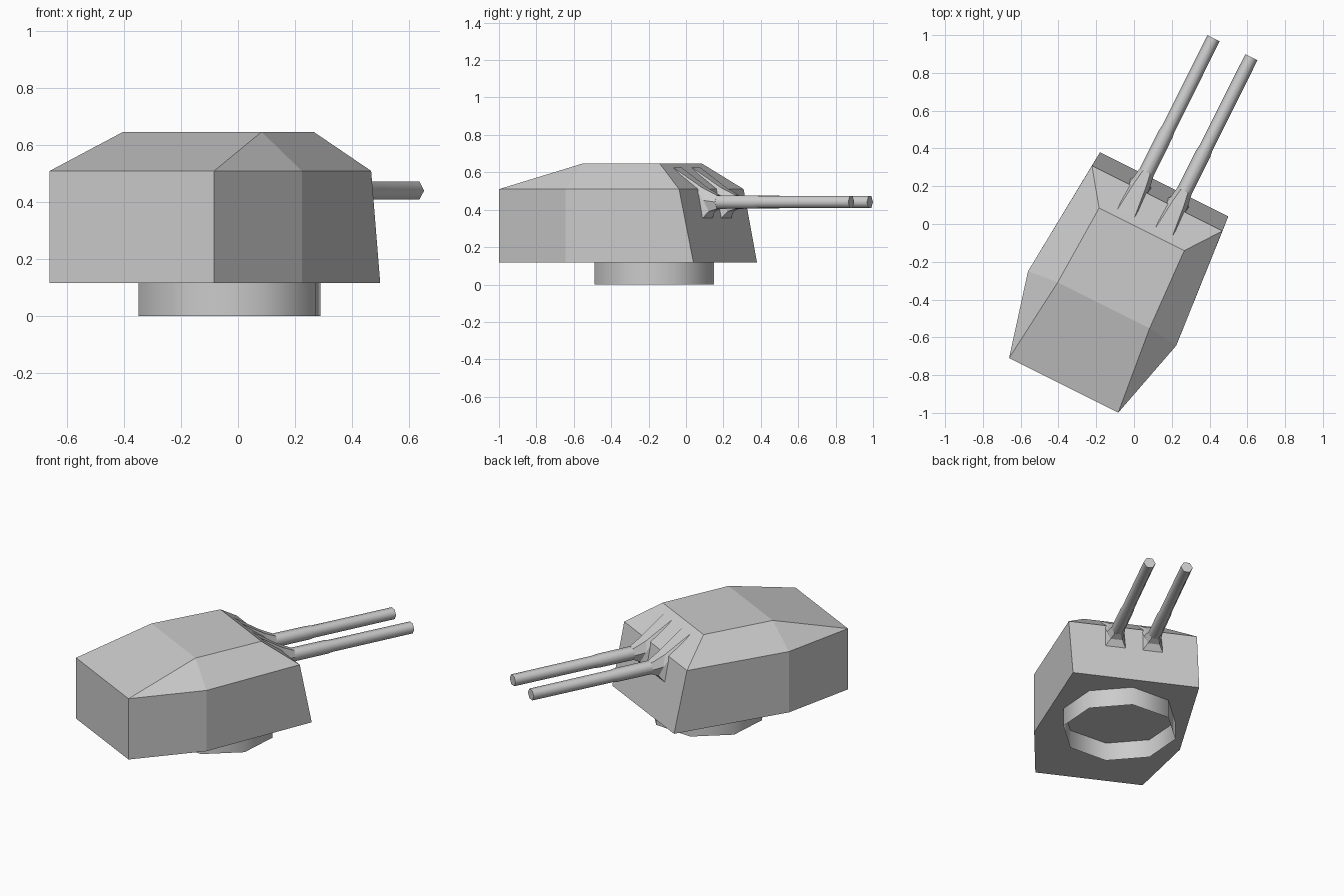
import bpy, bmesh, math

if "Cube" in bpy.data.objects:
    bpy.data.objects.remove(bpy.data.objects["Cube"])

YAW = -math.atan2(0.447, 0.894)   # the whole turret is turned to its right
CX = 0.049                        # local centre line


def make(name, rings, caps=(True, True), extra=None, smooth=None):
    """Loft equal-length point rings into an object in turret space."""
    bm = bmesh.new()
    vr = [[bm.verts.new(p) for p in ring] for ring in rings]
    for a, b in zip(vr, vr[1:]):
        n = len(a)
        for i in range(n):
            j = (i + 1) % n
            bm.faces.new((a[i], a[j], b[j], b[i]))
    if caps[0]:
        bm.faces.new(vr[0][::-1])
    if caps[1]:
        bm.faces.new(vr[-1])
    if extra:
        extra(bm, vr[-1])
    bmesh.ops.recalc_face_normals(bm, faces=bm.faces)
    me = bpy.data.meshes.new(name)
    bm.to_mesh(me)
    bm.free()
    ob = bpy.data.objects.new(name, me)
    bpy.context.collection.objects.link(ob)
    ob.rotation_euler.z = YAW
    if smooth:
        bpy.ops.object.select_all(action='DESELECT')
        ob.select_set(True)
        bpy.context.view_layer.objects.active = ob
        bpy.ops.object.shade_smooth_by_angle(angle=math.radians(smooth))
    return ob


def mirrored(half, z):
    """Closed outline from right-side points (x, y), front to back."""
    return ([(CX + x, y, z) for x, y in half] +
            [(CX - x, y, z) for x, y in reversed(half)])


# Armoured house: six-sided walls with a four-cornered sloping roof
def roof(bm, e):
    t = [bm.verts.new(p) for p in
         mirrored([(0.252, -0.007), (0.272, -0.457)], 0.647)]
    bm.faces.new(t)
    bm.faces.new((e[0], e[1], t[1], t[0]))     # right slope
    bm.faces.new((e[1], e[2], t[1]))           # right rear corner
    bm.faces.new((e[2], e[3], t[2], t[1]))     # rear slope
    bm.faces.new((e[3], e[4], t[2]))           # left rear corner
    bm.faces.new((e[4], e[5], t[3], t[2]))     # left slope
    bm.faces.new((e[5], e[0], t[0], t[3]))     # front slope


sides = [(0.439, -0.475), (0.323, -0.931)]
make("turret_house",
     [mirrored([(0.38, 0.259)] + sides, 0.117),
      mirrored([(0.386, 0.176)] + sides, 0.51)],
     caps=(True, False), extra=roof)

# Open octagonal base ring
ring = [(CX + 0.337 * math.cos(i * math.pi / 4),
         -0.165 + 0.337 * math.sin(i * math.pi / 4)) for i in range(8)]
make("base_ring", [[(x, y, z) for x, y in ring] for z in (0, 0.117)],
     caps=(False, False), smooth=50)


def hexagon(cx, y, r, z=0.441):
    return [(cx + r * math.cos(math.radians(a)), y,
             z + r * math.sin(math.radians(a)))
            for a in (60, 0, -60, -120, 180, 120)]


def collar(cx, top, side, bottom):
    """Six points mirrored about the gun axis, each given as (x, y, z)."""
    pts = [top, side, bottom]
    return ([(cx + x, y, z) for x, y, z in pts] +
            [(cx - x, y, z) for x, y, z in reversed(pts)])


# Twin guns with flared mantlets
for label, s in (("left", -1), ("right", 1)):
    cx = CX + s * 0.112
    make(label + "_gun_mantlet", [
        collar(cx, (0.05, 0.03, 0.625), (0.057, 0.17, 0.50), (0.063, 0.205, 0.35)),
        collar(cx, (0.033, 0.195, 0.517), (0.052, 0.21, 0.45), (0.036, 0.235, 0.39)),
        hexagon(cx, 0.275, 0.042)], caps=(False, True))
    make(label + "_gun_barrel", [
        hexagon(cx, 0.15, 0.042), hexagon(cx, 0.50, 0.041),
        hexagon(cx, 0.53, 0.037), hexagon(cx, 1.068, 0.036)], smooth=65)
